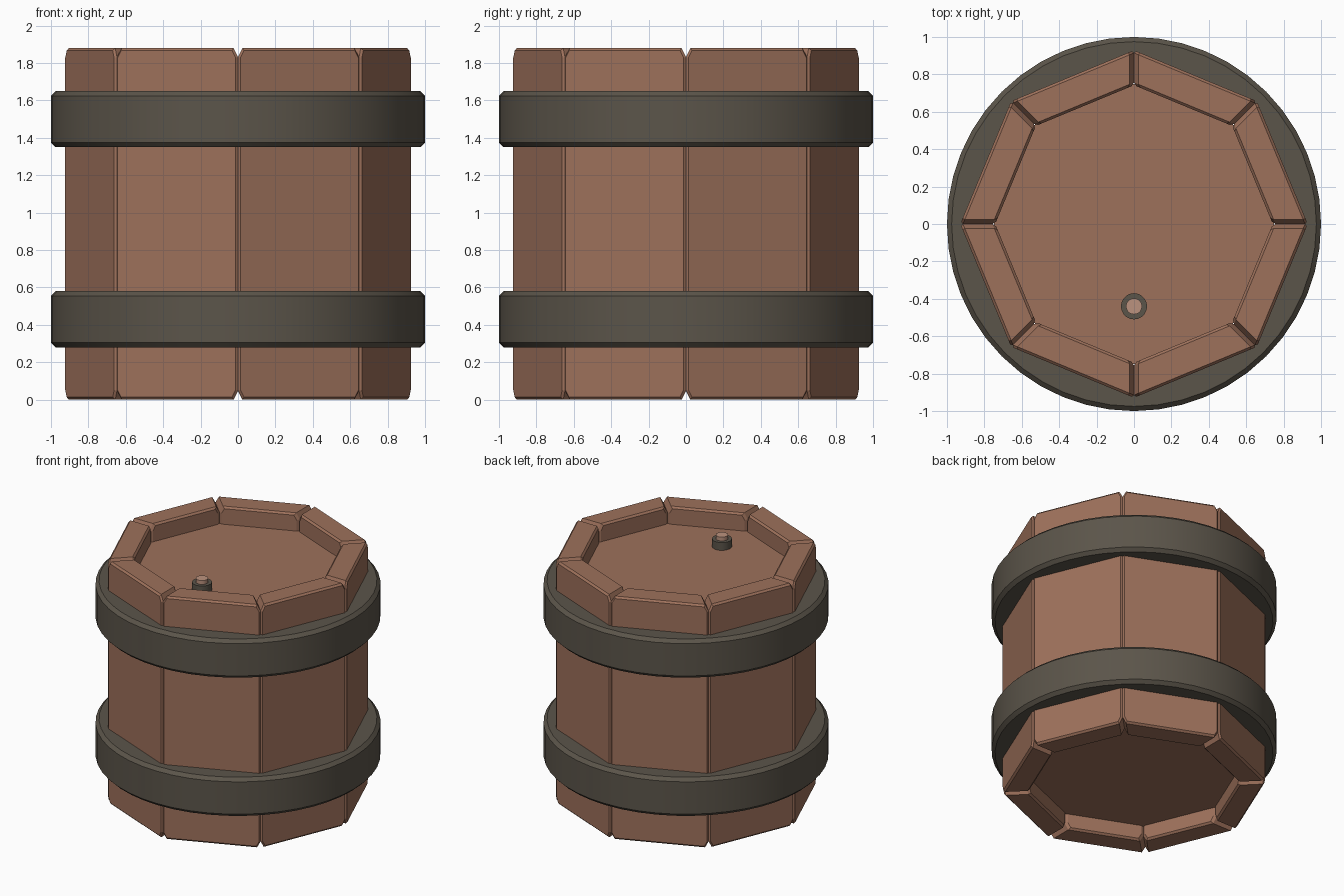
import bpy, bmesh, math
from mathutils import Matrix

if "Cube" in bpy.data.objects:
    bpy.data.objects.remove(bpy.data.objects["Cube"])

N = 8                                   # staves around the barrel
HALF = math.pi / N


def material(name, color):
    m = bpy.data.materials.new(name)
    m.diffuse_color = (*color, 1)
    m.use_nodes = True
    m.node_tree.nodes["Principled BSDF"].inputs["Base Color"].default_value = m.diffuse_color
    return m


WOOD = material("wood", (0.34, 0.165, 0.105))
IRON = material("iron", (0.105, 0.09, 0.068))
PALE = material("pale_wood", (0.50, 0.29, 0.21))


def make(name, bm, mat, smooth=False):
    bmesh.ops.recalc_face_normals(bm, faces=bm.faces)
    me = bpy.data.meshes.new(name)
    bm.to_mesh(me)
    bm.free()
    me.materials.append(mat)
    ob = bpy.data.objects.new(name, me)
    bpy.context.collection.objects.link(ob)
    if smooth:
        bpy.ops.object.select_all(action='DESELECT')
        ob.select_set(True)
        bpy.context.view_layer.objects.active = ob
        bpy.ops.object.shade_smooth_by_angle(angle=math.radians(30))
    return ob


def lathe(name, profile, segs, mat, center=(0, 0)):
    """Revolve a closed (radius, z) profile into a ring."""
    bm = bmesh.new()
    rings = []
    for i in range(segs):
        a = 2 * math.pi * i / segs
        rings.append([bm.verts.new((center[0] + r * math.cos(a),
                                    center[1] + r * math.sin(a), z)) for r, z in profile])
    n = len(profile)
    for i in range(segs):
        a, b = rings[i], rings[(i + 1) % segs]
        for j in range(n):
            k = (j + 1) % n
            bm.faces.new((a[j], b[j], b[k], a[k]))
    return make(name, bm, mat, smooth=True)


def cylinder(name, radius, z0, z1, segs, mat, center=(0, 0), smooth=False):
    bm = bmesh.new()
    bmesh.ops.create_cone(bm, cap_ends=True, segments=segs, radius1=radius, radius2=radius,
                          depth=z1 - z0,
                          matrix=Matrix.Translation((*center, (z0 + z1) / 2)))
    return make(name, bm, mat, smooth)


def stave(index):
    """Plank tapering inwards, with notched upper and lower corners."""
    bm = bmesh.new()
    loops = []
    cx, cz, top = 0.026, 0.048, 1.88
    for corner_r in (0.929, 0.742):
        w, d = corner_r * math.sin(HALF), corner_r * math.cos(HALF)
        pts = [(-w, cz), (-w + cx, 0), (w - cx, 0), (w, cz),
               (w, top - cz), (w - cx, top), (-w + cx, top), (-w, top - cz)]
        loops.append([bm.verts.new((d, y, z)) for y, z in pts])
    outer, inner = loops
    n = len(outer)
    caps = [bm.faces.new(outer), bm.faces.new(inner)]
    for j in range(n):
        k = (j + 1) % n
        bm.faces.new((outer[j], outer[k], inner[k], inner[j]))
    edges = list({e for f in caps for e in f.edges})
    bmesh.ops.recalc_face_normals(bm, faces=bm.faces)
    bmesh.ops.bevel(bm, geom=edges, offset=0.014, segments=1, affect='EDGES')
    bmesh.ops.rotate(bm, verts=bm.verts, cent=(0, 0, 0),
                     matrix=Matrix.Rotation(HALF * (2 * index + 1), 3, 'Z'))
    make(f"stave_{index + 1}", bm, WOOD)


# staves
for i in range(N):
    stave(i)

# iron hoops
for name, z0, z1 in (("lower_hoop", 0.28, 0.58), ("upper_hoop", 1.35, 1.65)):
    lathe(name, [(0.845, z0), (0.975, z0), (1.0, z0 + 0.025),
                 (1.0, z1 - 0.025), (0.975, z1), (0.845, z1)], 48, IRON)

# recessed lid and bottom, corners lined up with the stave joints
cylinder("lid", 0.75, 1.69, 1.745, N, WOOD)
cylinder("bottom", 0.75, 0.12, 0.175, N, WOOD)

# bung: iron collar with a wooden plug
BUNG = (0, -0.44)
lathe("bung_collar", [(0.042, 1.73), (0.07, 1.73), (0.07, 1.805), (0.042, 1.805)], 20, IRON, BUNG)
cylinder("bung_plug", 0.043, 1.73, 1.835, 20, PALE, BUNG, smooth=True)
